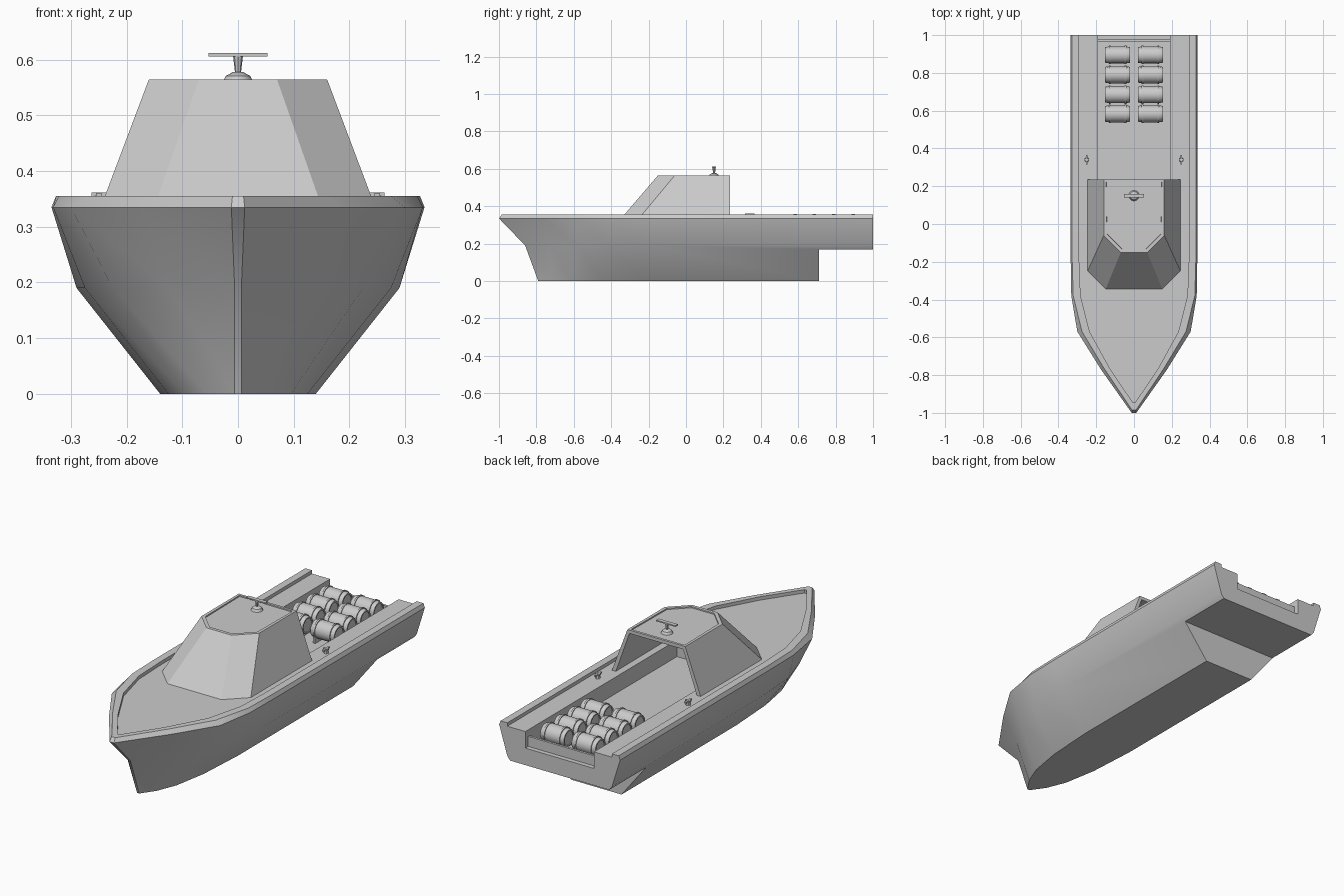
import bpy, bmesh, math
from mathutils import Matrix, Vector

if "Cube" in bpy.data.objects:
    bpy.data.objects.remove(bpy.data.objects["Cube"])


def make(name, bm, angle=30):
    bmesh.ops.recalc_face_normals(bm, faces=bm.faces)
    me = bpy.data.meshes.new(name)
    bm.to_mesh(me)
    bm.free()
    ob = bpy.data.objects.new(name, me)
    bpy.context.collection.objects.link(ob)
    if angle:
        smooth(ob, angle)
    return ob


def smooth(ob, angle):
    bpy.ops.object.select_all(action='DESELECT')
    ob.select_set(True)
    bpy.context.view_layer.objects.active = ob
    bpy.ops.object.shade_smooth_by_angle(angle=math.radians(angle))


def loft(levels):
    """Closed solid through mirrored half outlines, given as (z, [(x, y), ...])."""
    bm = bmesh.new()
    rings = []
    for z, half in levels:
        pts = half + [(-x, y) for x, y in reversed(half)]
        rings.append([bm.verts.new((x, y, z)) for x, y in pts])
    n = len(rings[0])
    for a, b in zip(rings, rings[1:]):
        for i in range(n):
            j = (i + 1) % n
            bm.faces.new((a[i], a[j], b[j], b[i]))
    bm.faces.new(rings[0])
    bm.faces.new(rings[-1])
    return bm


def box(name, x0, x1, y0, y1, z0, z1):
    bm = bmesh.new()
    m = Matrix.Translation(((x0 + x1) / 2, (y0 + y1) / 2, (z0 + z1) / 2))
    bmesh.ops.create_cube(bm, size=1, matrix=m @ Matrix.Diagonal((x1 - x0, y1 - y0, z1 - z0, 1)))
    return make(name, bm, 0)


def lathe(name, profile, axis, loc, sides=16):
    """Revolve (along, radius) points around the x or z axis."""
    bm = bmesh.new()
    vs = [bm.verts.new((a, 0, r) if axis == 'X' else (r, 0, a)) for a, r in profile]
    es = [bm.edges.new(p) for p in zip(vs, vs[1:])]
    bmesh.ops.spin(bm, geom=vs + es, cent=(0, 0, 0), angle=math.tau, steps=sides,
                   axis=(1, 0, 0) if axis == 'X' else (0, 0, 1))
    bmesh.ops.remove_doubles(bm, verts=bm.verts, dist=1e-5)
    ob = make(name, bm)
    ob.location = loc
    return ob


# Hull: flat bottom, chine, flared top edge, gunwale
hull = make("hull", loft([
    (0.0, [(.14, 1), (.14, -.2), (.125, -.45), (.095, -.62), (.055, -.72), (.006, -.79)]),
    (0.19, [(.29, 1), (.29, -.2), (.275, -.42), (.225, -.58), (.125, -.73), (.006, -.86)]),
    (0.335, [(.335, 1), (.335, -.2), (.332, -.38), (.30, -.57), (.175, -.77), (.012, -1)]),
    (0.355, [(.327, 1), (.327, -.2), (.322, -.38), (.275, -.57), (.155, -.77), (.01, -.985)]),
]), 0)

# Cutters: stern step, recessed deck, cockpit well open through the transom
cutters = [
    box("step_cutter", -.5, .5, .71, 1.2, -.2, .17),
    make("deck_cutter", loft([(z, [(.29, 1.2), (.29, -.2), (.283, -.38), (.235, -.57),
                                   (.125, -.77), (.006, -.945)]) for z in (.338, .5)]), 0),
    box("well_cutter", -.19, .19, -.2, 1.2, .255, .5),
]
bpy.context.view_layer.objects.active = hull
for c in cutters:
    mod = hull.modifiers.new("cut", 'BOOLEAN')
    mod.operation = 'DIFFERENCE'
    mod.solver = 'EXACT'
    mod.object = c
    bpy.ops.object.modifier_apply(modifier=mod.name)
for c in cutters:
    bpy.data.objects.remove(c)
smooth(hull, 28)

# Low tailgate across the stern opening
box("tailgate", -.19, .19, .965, .977, .25, .305)

# Cabin shell, open at the back, with a sunken roof panel
bm = bmesh.new()
low = [(.246, .235), (.246, -.25), (.15, -.345)]
high = [(.16, .235), (.16, -.06), (.07, -.15)]
rings = []
for z, half in ((.337, low), (.565, high)):
    rings.append([bm.verts.new((x, y, z)) for x, y in half + [(-x, y) for x, y in half[::-1]]])
a, b = rings
for i in range(5):
    bm.faces.new((a[i + 1], a[i], b[i], b[i + 1]))
roof = bm.faces.new(b)
bmesh.ops.recalc_face_normals(bm, faces=bm.faces)
if roof.normal.z < 0:
    bmesh.ops.reverse_faces(bm, faces=bm.faces)
bmesh.ops.inset_region(bm, faces=[roof], thickness=.018, use_boundary=True)
rim = list(roof.verts)
bmesh.ops.inset_region(bm, faces=[roof], thickness=.0005, use_boundary=True)
bmesh.ops.translate(bm, verts=list(roof.verts), vec=(0, 0, -.006))
me = bpy.data.meshes.new("cabin")
bm.to_mesh(me)
bm.free()
cabin = bpy.data.objects.new("cabin", me)
bpy.context.collection.objects.link(cabin)
mod = cabin.modifiers.new("walls", 'SOLIDIFY')
mod.thickness = .02
mod.offset = -1

# Radar on the roof: dome base, tapered post, flat bar
lathe("radar_base", [(-.006, 0), (-.006, .028), (.006, .022), (.013, .009), (.013, 0)],
      'Z', (0, .15, .565), 12)
lathe("radar_post", [(0, .0), (0, .005), (.034, .009), (.034, 0)], 'Z', (0, .15, .574), 8)
box("radar_bar", -.053, .053, .14, .16, .606, .612)

# Barrels in two columns with hoops, end rims and cradles
barrel = [(-.062, 0), (-.062, .034), (-.066, .034), (-.066, .041), (-.058, .043), (-.046, .044),
          (-.046, .049), (-.038, .049), (-.038, .045)]
barrel = barrel + [(-x, r) for x, r in barrel[::-1]]
for s in (-1, 1):
    for k, y in enumerate((.583, .685, .79, .895)):
        lathe(f"barrel_{k}_{s}", barrel, 'X', (s * .087, y, .31))
        for dx in (-.042, .042):
            x = s * .087 + dx
            box("barrel_cradle", x - .006, x + .006, y - .045, y + .045, .25, .285)

# Deck cleats: foot and crossed horns
for s in (-1, 1):
    lathe("cleat_foot", [(0, 0), (0, .012), (.02, .009), (.02, 0)], 'Z', (s * .25, .34, .336), 8)
    box("cleat_horn", s * .25 - .013, s * .25 + .013, .334, .346, .355, .362)
    box("cleat_horn_long", s * .25 - .005, s * .25 + .005, .315, .365, .354, .361)
